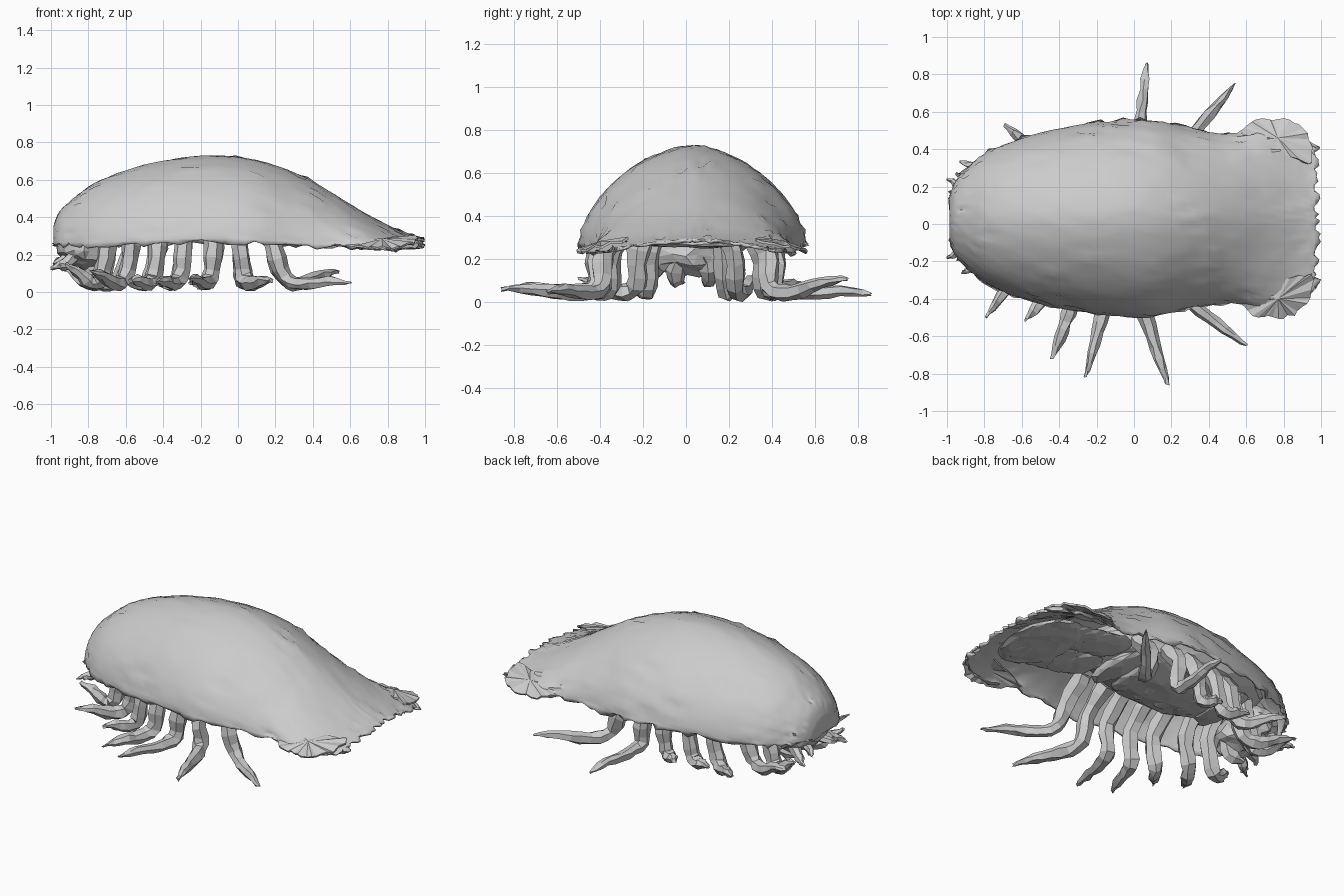
import bpy, bmesh, math, random
from mathutils import Vector, Matrix

if "Cube" in bpy.data.objects:
    bpy.data.objects.remove(bpy.data.objects["Cube"])

random.seed(4)
CY = 0.03  # the shell sits slightly to one side


def jit(a):
    return Vector([random.uniform(-a, a) for _ in range(3)])


def finish(name, bm, smooth=None, thick=0):
    bmesh.ops.recalc_face_normals(bm, faces=bm.faces)
    me = bpy.data.meshes.new(name)
    bm.to_mesh(me)
    bm.free()
    ob = bpy.data.objects.new(name, me)
    bpy.context.collection.objects.link(ob)
    if thick:
        m = ob.modifiers.new("thickness", 'SOLIDIFY')
        m.thickness = thick
        m.offset = -1
    if smooth:
        bpy.ops.object.select_all(action='DESELECT')
        ob.select_set(True)
        bpy.context.view_layer.objects.active = ob
        bpy.ops.object.shade_smooth_by_angle(angle=math.radians(smooth))
    return ob


def spline(rows, steps):
    """Catmull-Rom resampling of a list of equal-length rows."""
    out = []
    for i in range(len(rows) - 1):
        a, b, c, d = (rows[max(i - 1, 0)], rows[i], rows[i + 1],
                      rows[min(i + 2, len(rows) - 1)])
        for k in range(steps):
            t = k / steps
            out.append([0.5 * (2*q + (r - p)*t + (2*p - 5*q + 4*r - s)*t*t
                               + (3*q - p - 3*r + s)*t**3)
                        for p, q, r, s in zip(a, b, c, d)])
    out.append(list(rows[-1]))
    return out


def bridge(bm, rings, closed):
    for a, b in zip(rings, rings[1:]):
        n = len(a)
        for j in range(n if closed else n - 1):
            k = (j + 1) % n
            bm.faces.new((a[j], a[k], b[k], b[j]))


def tube(name, rows, sides=6, steps=3, rough=0.006):
    """Faceted limb along rows of (x, y, z, radius)."""
    bm = bmesh.new()
    pts = spline(rows, steps)
    P = [Vector(p[:3]) for p in pts]
    rings = []
    side = None
    for i, p in enumerate(P):
        t = (P[min(i + 1, len(P) - 1)] - P[max(i - 1, 0)]).normalized()
        side = t.orthogonal() if side is None else side - t * side.dot(t)
        side.normalize()
        up = t.cross(side)
        r = pts[i][3] * random.uniform(0.88, 1.12)
        rings.append([bm.verts.new(p + r * (side * math.cos(u) + up * math.sin(u))
                                   + jit(rough))
                      for u in (math.tau * j / sides for j in range(sides))])
    bridge(bm, rings, True)
    bm.faces.new(rings[0])
    bm.faces.new(rings[-1])
    return finish(name, bm)


def lump(name, loc, size, rough=0.008, tilt=0, sub=3):
    bm = bmesh.new()
    bmesh.ops.create_icosphere(bm, subdivisions=sub, radius=1)
    M = (Matrix.Translation(loc) @ Matrix.Rotation(tilt, 4, 'Y')
         @ Matrix.Diagonal((*size, 1)))
    bm.transform(M)
    for v in bm.verts:
        v.co += jit(rough)
    return finish(name, bm)


# domed shell: x, half width, top z, rim z, roundness
SHELL = [(-0.985, 0.12, 0.36, 0.25, 1.9), (-0.955, 0.20, 0.43, 0.25, 1.9),
         (-0.88, 0.28, 0.50, 0.25, 1.9), (-0.77, 0.36, 0.58, 0.25, 1.85),
         (-0.60, 0.43, 0.65, 0.25, 1.8), (-0.38, 0.485, 0.705, 0.26, 1.75),
         (-0.13, 0.52, 0.73, 0.265, 1.7), (0.10, 0.525, 0.705, 0.26, 1.7),
         (0.32, 0.475, 0.63, 0.25, 1.65), (0.52, 0.455, 0.52, 0.24, 1.6),
         (0.70, 0.48, 0.41, 0.235, 1.5), (0.86, 0.46, 0.33, 0.23, 1.4),
         (0.985, 0.36, 0.29, 0.245, 1.4)]
bm = bmesh.new()
rings = []
N = 44
for x, w, zt, zb, n in spline(SHELL, 4):
    ring = []
    for j in range(N + 1):
        a = math.pi * j / N
        c, s = math.cos(a), max(math.sin(a), 0)
        p = Vector((x, CY + w * math.copysign(abs(c) ** (2 / n), c),
                    zb + (zt - zb) * s ** (2 / n)))
        if j in (0, N):
            p += jit(0.016)               # ragged rim
        else:
            out = Vector((0.1, c * 0.8, s)).normalized()
            k = random.uniform(-0.003, 0.003)
            if random.random() < 0.035:   # scattered pits and spines
                k = random.choice((-0.016, 0.012))
            p += out * k
        ring.append(bm.verts.new(p))
    rings.append(ring)
bridge(bm, rings, False)
bm.faces.new(rings[0])
for v in rings[-1]:
    v.co.x += random.uniform(-0.025, 0.015)
finish("shell", bm, 35, 0.014)

# tail fan: one ragged lobe on each side
LOBE = [(0.46, 0.44), (0.56, 0.46), (0.63, 0.515), (0.72, 0.53), (0.80, 0.53),
        (0.88, 0.50), (0.94, 0.42), (0.955, 0.30), (0.88, 0.31), (0.74, 0.35), (0.6, 0.39)]
for s, nm in ((-1, "right"), (1, "left")):
    bm = bmesh.new()
    edge = spline([*LOBE, LOBE[0]], 3)[:-1]
    mid = bm.verts.new((0.77, CY + s * 0.43, 0.285))
    rim = [bm.verts.new(Vector((x, CY + s * y, 0.24 + 0.26 * (0.53 - y))) + jit(0.009))
           for x, y in edge]
    for i in range(len(rim)):
        bm.faces.new((rim[i - 1], rim[i], mid))
    finish("tail_lobe_" + nm, bm, 0, 0.012)

# belly and overlapping belly plates
lump("belly", (-0.25, CY, 0.44), (0.62, 0.34, 0.15), 0.012)
for i in range(6):
    lump(f"belly_plate_{i+1}", (-0.62 + i * 0.15, CY, 0.34),
         (0.1, 0.23, 0.045), 0.007, 0.2, 2)

# swimming plates under the tail
for i in range(5):
    for s in (-1, 1):
        lump(f"swim_plate_{i+1}_{'left' if s > 0 else 'right'}",
             (0.32 + i * 0.09, CY + s * 0.13, 0.345 - i * 0.013),
             (0.13, 0.15, 0.022), 0.006, 0.2, 2)
lump("tail_underside", (0.72, CY, 0.285), (0.2, 0.3, 0.025), 0.007, 0.08)

# head and mouthparts tucked under the front
lump("head", (-0.81, CY, 0.25), (0.155, 0.22, 0.13), 0.014)
for s, nm in ((-1, "right"), (1, "left")):
    tube("antenna_" + nm, [(-0.85, CY + s * 0.12, 0.22, 0.035), (-0.92, CY + s * 0.16, 0.15, 0.03),
                           (-0.96, CY + s * 0.19, 0.14, 0.02), (-1.0, CY + s * 0.21, 0.125, 0.006)])
    tube("feeler_" + nm, [(-0.86, CY + s * 0.06, 0.2, 0.03), (-0.94, CY + s * 0.08, 0.17, 0.025),
                          (-0.985, CY + s * 0.12, 0.15, 0.006)])
    tube("jaw_" + nm, [(-0.72, CY + s * 0.07, 0.22, 0.05), (-0.76, CY + s * 0.08, 0.12, 0.045),
                       (-0.84, CY + s * 0.05, 0.09, 0.012)])

# seven pairs of legs: hip x, column y, foot on the -y side, foot on the +y side
LEGS = [(-0.70, 0.17, (-0.92, -0.26, 0.15), (-0.95, 0.27, 0.15)),
        (-0.57, 0.22, (-0.79, -0.50, 0.11), (-0.93, 0.33, 0.12)),
        (-0.43, 0.34, (-0.58, -0.52, 0.06), (-0.69, 0.53, 0.09)),
        (-0.29, 0.38, (-0.44, -0.72, 0.05), (-0.48, 0.46, 0.06)),
        (-0.13, 0.40, (-0.26, -0.82, 0.07), (-0.26, 0.48, 0.05)),
        (0.01, 0.41, (0.18, -0.86, 0.06), (0.07, 0.86, 0.04)),
        (0.19, 0.38, (0.60, -0.65, 0.05), (0.54, 0.75, 0.11))]
for i, (hx, cy, *feet) in enumerate(LEGS):
    for foot, s in zip(feet, (-1, 1)):
        f = Vector(foot)
        hip = Vector((hx - 0.02, s * cy * 0.65, 0.40))
        knee = Vector((hx, s * cy, 0.24))
        ankle = Vector((hx + 0.16 * (f.x - hx), s * (cy + 0.01), 0.075))
        m1 = ankle.lerp(f, 0.28)
        m1.z = 0.045
        m2 = ankle.lerp(f, 0.68)
        m2.z = 0.03 + f.z * 0.55
        tube(f"leg_{i+1}_{'left' if s > 0 else 'right'}",
             [(*hip, 0.055), (*knee, 0.05), (*ankle, 0.045),
              (*m1, 0.037), (*m2, 0.028), (*f, 0.007)])
